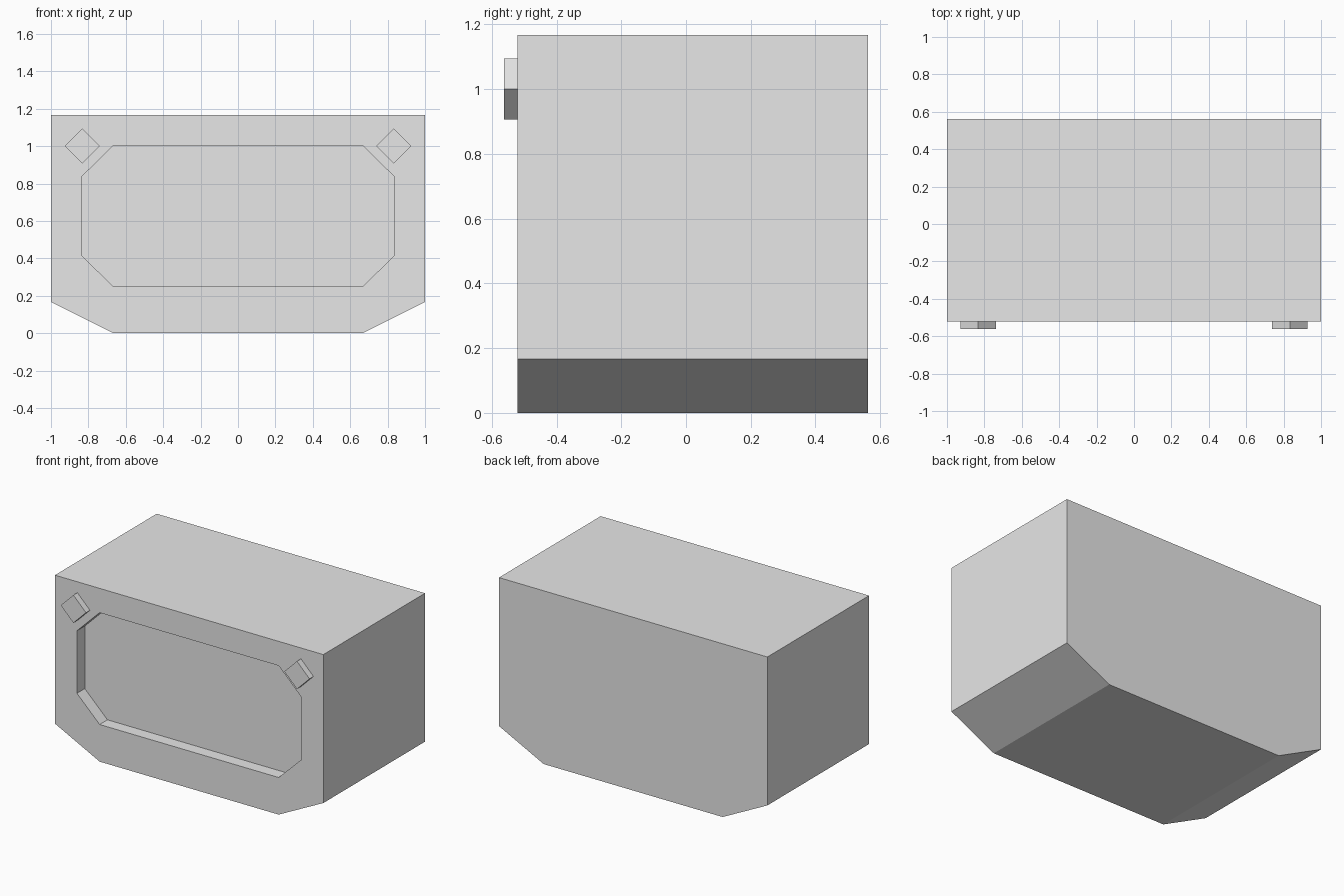
import bpy
import bmesh

if "Cube" in bpy.data.objects:
    bpy.data.objects.remove(bpy.data.objects["Cube"])

grey = bpy.data.materials.new("light grey")
grey.diffuse_color = (0.8, 0.8, 0.8, 1)
grey.use_nodes = True
grey.node_tree.nodes["Principled BSDF"].inputs["Base Color"].default_value = grey.diffuse_color

FRONT, BACK = -0.52, 0.5625   # body depth
RECESS = FRONT + 0.083        # floor of the front panel


def prism(name, profile, y0, y1):
    """Extrude an (x, z) outline from y0 to y1."""
    bm = bmesh.new()
    face = bm.faces.new([bm.verts.new((x, y0, z)) for x, z in profile])
    ext = bmesh.ops.extrude_face_region(bm, geom=[face])
    verts = [v for v in ext["geom"] if isinstance(v, bmesh.types.BMVert)]
    bmesh.ops.translate(bm, verts=verts, vec=(0, y1 - y0, 0))
    bmesh.ops.recalc_face_normals(bm, faces=bm.faces)
    mesh = bpy.data.meshes.new(name)
    bm.to_mesh(mesh)
    bm.free()
    mesh.materials.append(grey)
    obj = bpy.data.objects.new(name, mesh)
    bpy.context.collection.objects.link(obj)
    return obj


def mirrored(half):
    """Complete a right-hand outline with its left-hand mirror."""
    return half + [(-x, z) for x, z in reversed(half)]


# Box body with chamfered lower corners
body = prism("body", mirrored([(0.667, 0), (1, 0.167), (1, 1.167)]), FRONT, BACK)

# Octagonal recess cut into the front
cutter = prism("recess_cutter",
               mirrored([(0.667, 0.25), (0.836, 0.415), (0.836, 0.836), (0.667, 1.003)]),
               FRONT - 0.1, RECESS)
cutter.hide_render = True
cutter.hide_viewport = True
cut = body.modifiers.new("recess", 'BOOLEAN')
cut.operation = 'DIFFERENCE'
cut.solver = 'EXACT'
cut.object = cutter

# Diamond studs in the upper front corners
R = 0.094
for side, x in (("left", -0.833), ("right", 0.833)):
    prism(side + "_stud", [(x, 1 - R), (x + R, 1), (x, 1 + R), (x - R, 1)],
          -0.5625, FRONT)
